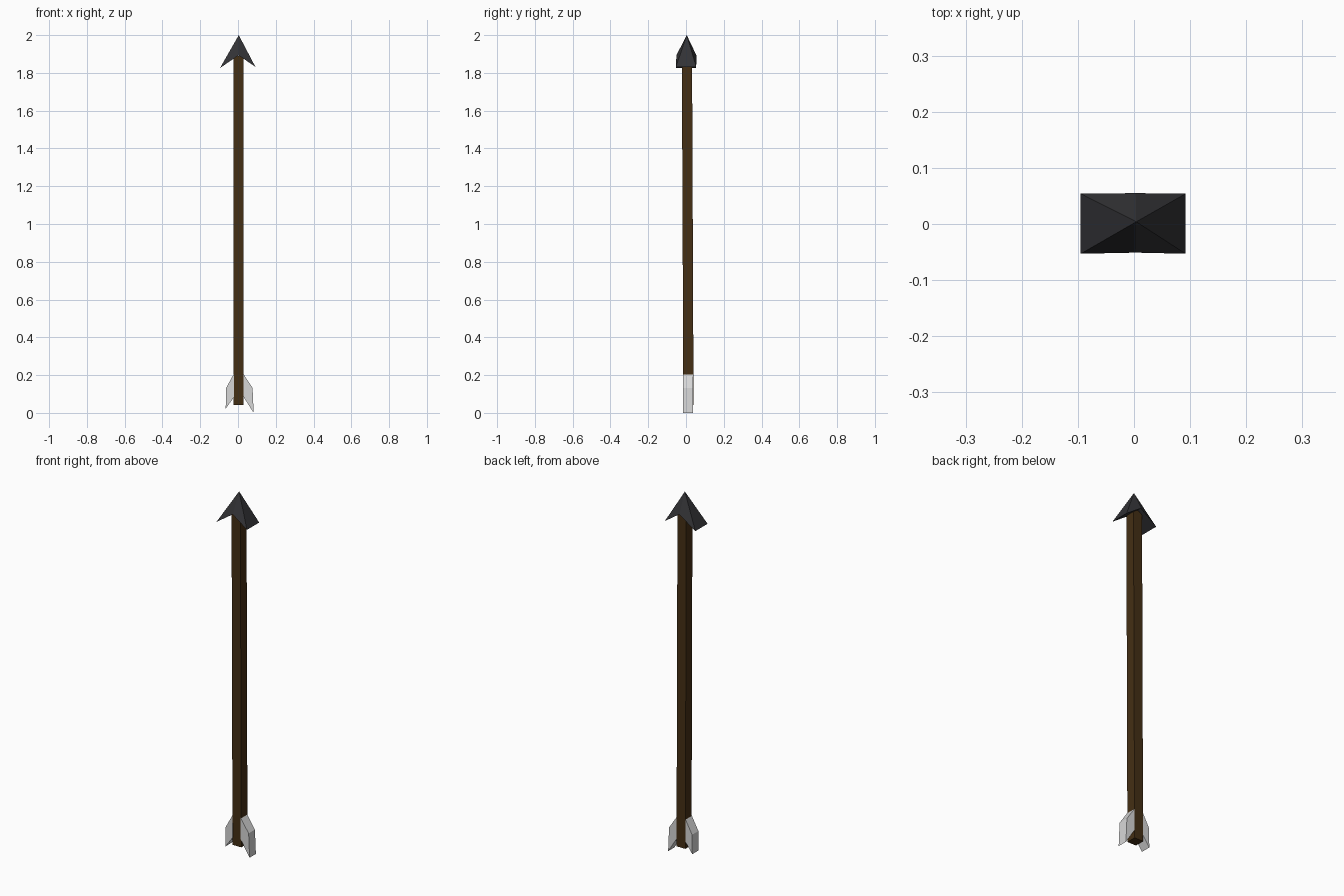
import bpy

if "Cube" in bpy.data.objects:
    bpy.data.objects.remove(bpy.data.objects["Cube"])


def material(name, rgb):
    m = bpy.data.materials.new(name)
    m.diffuse_color = (*rgb, 1)
    m.use_nodes = True
    m.node_tree.nodes["Principled BSDF"].inputs["Base Color"].default_value = m.diffuse_color
    return m


WOOD = material("dark brown wood", (0.058, 0.028, 0.007))
IRON = material("near black iron", (0.032, 0.032, 0.036))
FEATHER = material("pale grey feather", (0.68, 0.68, 0.68))


def build(name, verts, faces, mat):
    me = bpy.data.meshes.new(name)
    me.from_pydata(verts, [], faces)
    me.materials.append(mat)
    ob = bpy.data.objects.new(name, me)
    bpy.context.collection.objects.link(ob)
    # consistent outward normals
    import bmesh
    bm = bmesh.new()
    bm.from_mesh(me)
    bmesh.ops.recalc_face_normals(bm, faces=bm.faces)
    bm.to_mesh(me)
    bm.free()
    return ob


def extrude_y(name, profile, y0, y1, mat):
    """Closed prism from an x,z profile between two y values."""
    n = len(profile)
    verts = [(x, y, z) for y in (y0, y1) for x, z in profile]
    faces = [tuple(range(n)), tuple(range(n, 2 * n))]
    faces += [(i, (i + 1) % n, n + (i + 1) % n, n + i) for i in range(n)]
    return build(name, verts, faces, mat)


# shaft: square and very slightly leaning
shaft = []
for z, cy in ((0.042, 0.013), (1.89, 0.005)):
    shaft += [(0.003 + sx * 0.027, cy + sy * 0.027, z)
              for sx, sy in ((-1, -1), (1, -1), (1, 1), (-1, 1))]
build("shaft", shaft,
      [(0, 1, 2, 3), (4, 5, 6, 7)] + [(i, (i + 1) % 4, 4 + (i + 1) % 4, 4 + i) for i in range(4)],
      WOOD)

# arrowhead: pyramid with a notched underside
head = [(0.004, 0.004, 2.0),
        (-0.095, -0.053, 1.826), (0.003, -0.051, 1.893), (0.092, -0.053, 1.832),
        (0.092, 0.054, 1.832), (0.003, 0.055, 1.893), (-0.095, 0.054, 1.826)]
build("arrowhead", head,
      [(0, i, i % 6 + 1) for i in range(1, 7)] + [(1, 2, 5, 6), (2, 3, 4, 5)],
      IRON)

# fletching on both sides
extrude_y("left_feather", [(-0.022, 0.207), (-0.064, 0.13), (-0.065, 0.023), (-0.022, 0.082)],
          -0.017, 0.038, FEATHER)
extrude_y("right_feather", [(0.028, 0.207), (0.077, 0.133), (0.083, 0.0), (0.028, 0.087)],
          -0.017, 0.038, FEATHER)
